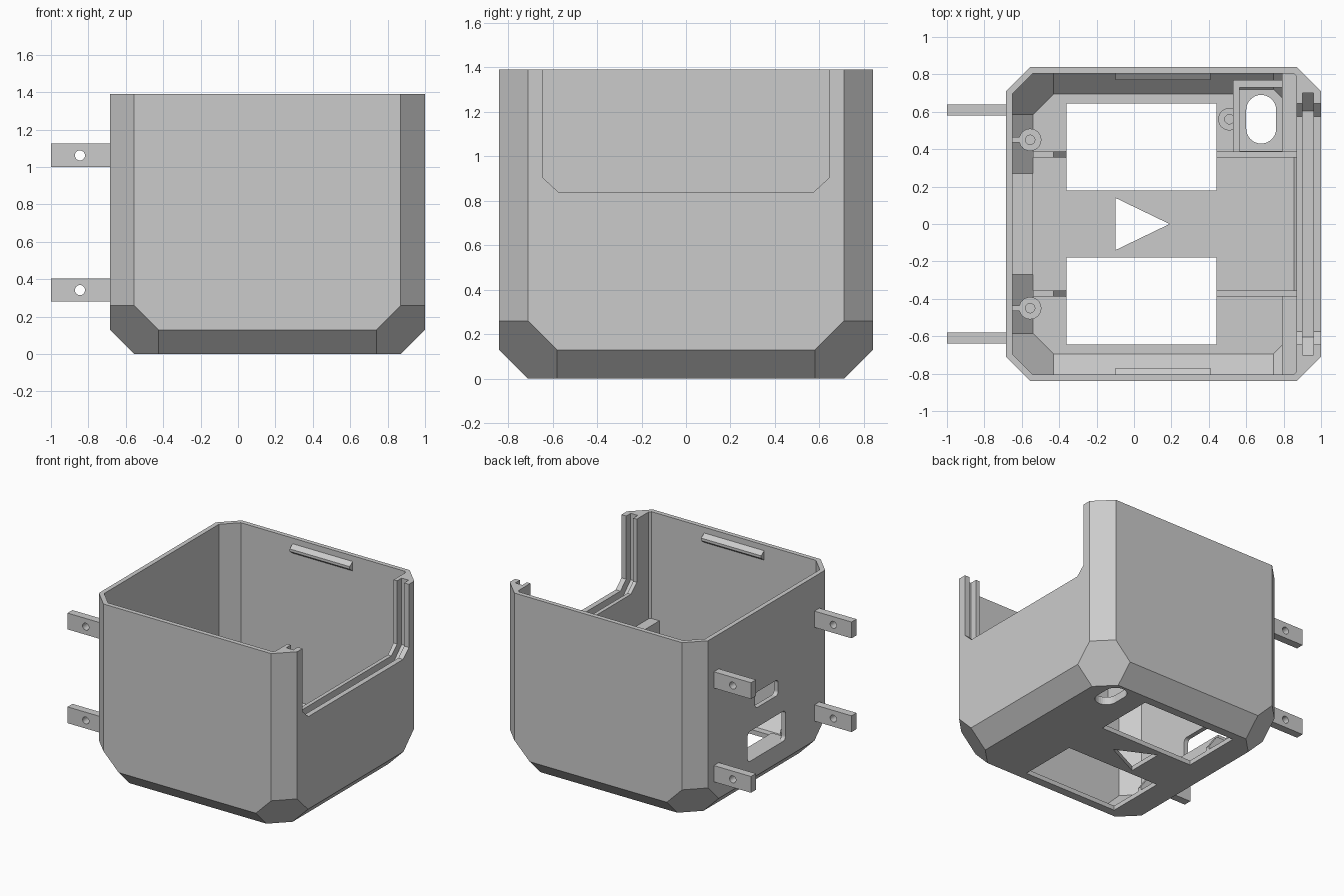
import bpy, bmesh, math
from itertools import permutations
from mathutils import Vector

if "Cube" in bpy.data.objects:
    bpy.data.objects.remove(bpy.data.objects["Cube"], do_unlink=True)

grey = bpy.data.materials.new("light_grey")
grey.use_nodes = True
grey.diffuse_color = (0.6, 0.6, 0.6, 1)
grey.node_tree.nodes["Principled BSDF"].inputs["Base Color"].default_value = (0.6, 0.6, 0.6, 1)


def finish(name, bm):
    bmesh.ops.recalc_face_normals(bm, faces=bm.faces[:])
    mesh = bpy.data.meshes.new(name)
    bm.to_mesh(mesh)
    bm.free()
    mesh.materials.append(grey)
    ob = bpy.data.objects.new(name, mesh)
    bpy.context.collection.objects.link(ob)
    return ob


def prism(name, points, axis, lo, hi):
    """Extrude a closed 2D outline along one axis; points use the other two axes in order."""
    def place(a, b, c):
        v = [a, b]
        v.insert(axis, c)
        return v
    bm = bmesh.new()
    face = bm.faces.new([bm.verts.new(place(a, b, lo)) for a, b in points])
    new = bmesh.ops.extrude_face_region(bm, geom=[face])["geom"]
    shift = Vector(place(0, 0, hi - lo))
    bmesh.ops.translate(bm, vec=shift, verts=[g for g in new if isinstance(g, bmesh.types.BMVert)])
    return finish(name, bm)


def box(name, x, y, z):
    x, y = sorted(x), sorted(y)
    return prism(name, [(x[0], y[0]), (x[1], y[0]), (x[1], y[1]), (x[0], y[1])], 2, *z)


def stadium(cx, cy, half_x, half_y, r, steps=8):
    """Rounded rectangle outline."""
    pts = []
    for q, (sx, sy) in enumerate([(1, 1), (-1, 1), (-1, -1), (1, -1)]):
        for i in range(steps + 1):
            a = math.pi / 2 * (q + i / steps)
            pts.append((cx + sx * (half_x - r) + r * math.cos(a),
                        cy + sy * (half_y - r) + r * math.sin(a)))
    # coincident points appear when a side is fully round
    return [p for i, p in enumerate(pts) if math.dist(p, pts[i - 1]) > 1e-5]


def circle(cx, cy, r, n=24):
    return [(cx + r * math.cos(i * math.tau / n), cy + r * math.sin(i * math.tau / n)) for i in range(n)]


def tub(name, x, y, bottom, top, c):
    """Block with chamfered sides and bottom and six-sided corner facets."""
    bm = bmesh.new()
    for ex, sx in ((x[0], 1), (x[1], -1)):
        for sy in (1, -1):
            for a, b, d in permutations((0, c, 2 * c)):
                bm.verts.new((ex + sx * a, sy * (y - b), bottom + d))
            for a, b in ((0, c), (c, 0)):
                bm.verts.new((ex + sx * a, sy * (y - b), top))
    bmesh.ops.convex_hull(bm, input=bm.verts[:])
    bmesh.ops.dissolve_limit(bm, angle_limit=0.01, verts=bm.verts[:], edges=bm.edges[:])
    return finish(name, bm)


def boolean(ob, tool, op="DIFFERENCE", keep=False):
    mod = ob.modifiers.new(op, "BOOLEAN")
    mod.object, mod.operation, mod.solver = tool, op, "EXACT"
    bpy.context.view_layer.objects.active = ob
    bpy.ops.object.modifier_apply(modifier=mod.name)
    if not keep:
        bpy.data.objects.remove(tool, do_unlink=True)
    return ob


# Shell: chamfered tub with a thick wall on the open side
shell = tub("shell", (-0.685, 1.0), 0.84, 0, 1.39, 0.13)
cavity = tub("cavity", (-0.65, 0.965), 0.805, 0.035, 1.6, 0.11)
boolean(cavity, box("trim", (0.87, 1.2), (-1, 1), (-0.5, 2)))
boolean(shell, cavity)

# Panel opening and the wider groove that holds a sliding panel
for x0, x1, y, inner, z, step in ((0.8, 1.1, 0.645, 0.575, 0.84, 0.065),
                                  (0.90, 0.96, 0.70, 0.605, 0.785, 0.095)):
    outline = [(-y, 1.6), (-y, z + step), (-inner, z), (inner, z), (y, z + step), (y, 1.6)]
    boolean(shell, prism("opening", outline, 0, x0, x1))

# Floor windows, triangle and oval
for s in (-1, 1):
    boolean(shell, box("window", (-0.36, 0.44), (s * 0.18, s * 0.645), (-0.1, 0.2)))
boolean(shell, prism("triangle", [(-0.10, -0.14), (0.19, 0), (-0.10, 0.14)], 2, -0.1, 0.2))
oval = stadium(0.68, 0.56, 0.08, 0.13, 0.08)
boolean(shell, prism("oval", oval, 2, -0.1, 0.2))

# Port holes in the arm-side wall
ports = [stadium(0, 0.385, 0.23, 0.115, 0.03), stadium(0, 0.71, 0.14, 0.06, 0.03)]
for port in ports:
    boolean(shell, prism("port", port, 0, -0.8, -0.58))

# Interior fittings, trimmed to stay inside the shell
limit = tub("limit", (-0.67, 0.99), 0.825, 0.01, 1.38, 0.12)


def fitting(ob):
    return boolean(ob, limit, "INTERSECT", keep=True)


sill = fitting(box("port_sill", (-0.66, -0.54), (-0.27, 0.27), (0.02, 0.27)))

for s, side in ((-1, "right"), (1, "left")):
    fitting(box(side + "_ledge", (0.79, 0.88), (s * 0.385, s * 0.82), (0.02, 0.57)))
    fitting(box(side + "_front_rib", (0.44, 0.88), (s * 0.355, s * 0.388), (0.02, 0.16)))
    rib = [(-0.54, 0.02), (-0.36, 0.02), (-0.36, 0.06), (-0.43, 0.16), (-0.54, 0.16)]
    fitting(prism(side + "_rear_rib", rib, 1, *sorted((s * 0.355, s * 0.388))))
    # Screw boss tied to the wall by a web
    boss = prism(side + "_boss", circle(-0.555, s * 0.45, 0.06), 2, 0.03, 0.22)
    boolean(boss, prism("bore", circle(-0.555, s * 0.45, 0.025), 2, 0.08, 0.4))
    fitting(boss)
    fitting(box(side + "_boss_web", (-0.66, -0.612), (s * 0.435, s * 0.465), (0.02, 0.22)))
    # Snap ridge near the rim
    ridge = [(s * 0.81, 1.27), (s * 0.77, 1.30), (s * 0.77, 1.32), (s * 0.81, 1.35)]
    prism(side + "_snap_ridge", ridge, 0, -0.10, 0.41)

# Socket around the oval, with its own boss
socket = box("socket", (0.53, 0.80), (0.385, 0.77), (0.02, 0.3))
boolean(socket, box("recess", (0.565, 0.79), (0.39, 0.73), (0.06, 0.5)))
boolean(socket, prism("oval_hole", oval, 2, -0.1, 0.2))
fitting(socket)
boss = prism("socket_boss", circle(0.51, 0.56, 0.06), 2, 0.02, 0.22)
boolean(boss, box("boss_trim", (0.54, 0.7), (0.4, 0.7), (-0.1, 0.5)))
boolean(boss, prism("bore", circle(0.51, 0.56, 0.025), 2, 0.08, 0.4))
bpy.data.objects.remove(limit, do_unlink=True)

# Mounting arms with a cross hole
for s, side in ((-1, "right"), (1, "left")):
    for z, level in ((0.28, "lower"), (1.0, "upper")):
        arm = box(f"{side}_{level}_arm", (-1.0, -0.68), (s * 0.58, s * 0.64), (z, z + 0.125))
        boolean(arm, prism("pin_hole", circle(-0.845, z + 0.062, 0.027), 1, *sorted((s * 0.5, s * 0.7))))
